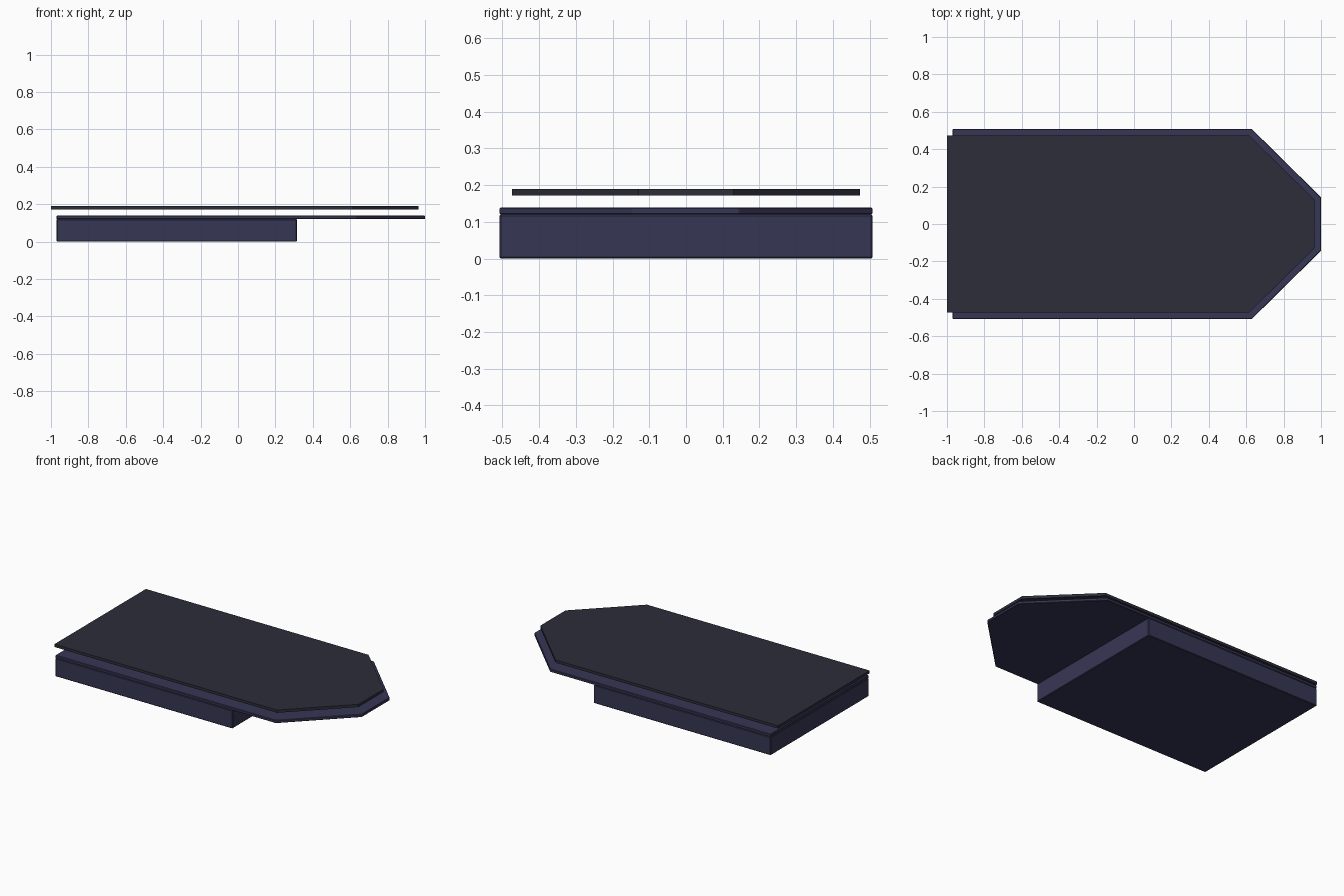
import bpy, bmesh

if "Cube" in bpy.data.objects:
    bpy.data.objects.remove(bpy.data.objects["Cube"])


def material(name, color):
    mat = bpy.data.materials.new(name)
    mat.diffuse_color = (*color, 1)
    mat.use_nodes = True
    mat.node_tree.nodes["Principled BSDF"].inputs["Base Color"].default_value = mat.diffuse_color
    return mat


def slab(name, half_outline, z0, z1, mat, bevel=0):
    """Extrude an outline mirrored across y = 0 from z0 up to z1."""
    outline = [(x, -y) for x, y in half_outline] + list(reversed(half_outline))
    bm = bmesh.new()
    face = bm.faces.new([bm.verts.new((x, y, z0)) for x, y in outline])
    top = bmesh.ops.extrude_face_region(bm, geom=[face])["geom"]
    bmesh.ops.translate(bm, vec=(0, 0, z1 - z0),
                        verts=[v for v in top if isinstance(v, bmesh.types.BMVert)])
    bmesh.ops.recalc_face_normals(bm, faces=bm.faces)
    mesh = bpy.data.meshes.new(name)
    bm.to_mesh(mesh)
    bm.free()
    mesh.materials.append(mat)
    obj = bpy.data.objects.new(name, mesh)
    bpy.context.collection.objects.link(obj)
    if bevel:
        mod = obj.modifiers.new("edge_bevel", 'BEVEL')
        mod.width = bevel
        mod.segments = 1
    return obj


navy = material("navy", (0.037, 0.037, 0.09))
charcoal = material("charcoal", (0.026, 0.026, 0.042))

# Solid block under the rear part
slab("base_block", [(-0.97, 0.508), (0.315, 0.508)], 0.0, 0.12, navy, 0.004)

# Deck plate with chamfered nose
slab("deck_plate", [(-0.97, 0.508), (0.63, 0.508), (1.0, 0.143)],
     0.12, 0.139, navy, 0.003)

# Thin floating cover, slightly narrower and shifted back
slab("top_cover", [(-1.0, 0.474), (0.615, 0.474), (0.965, 0.13)],
     0.172, 0.19, charcoal)
